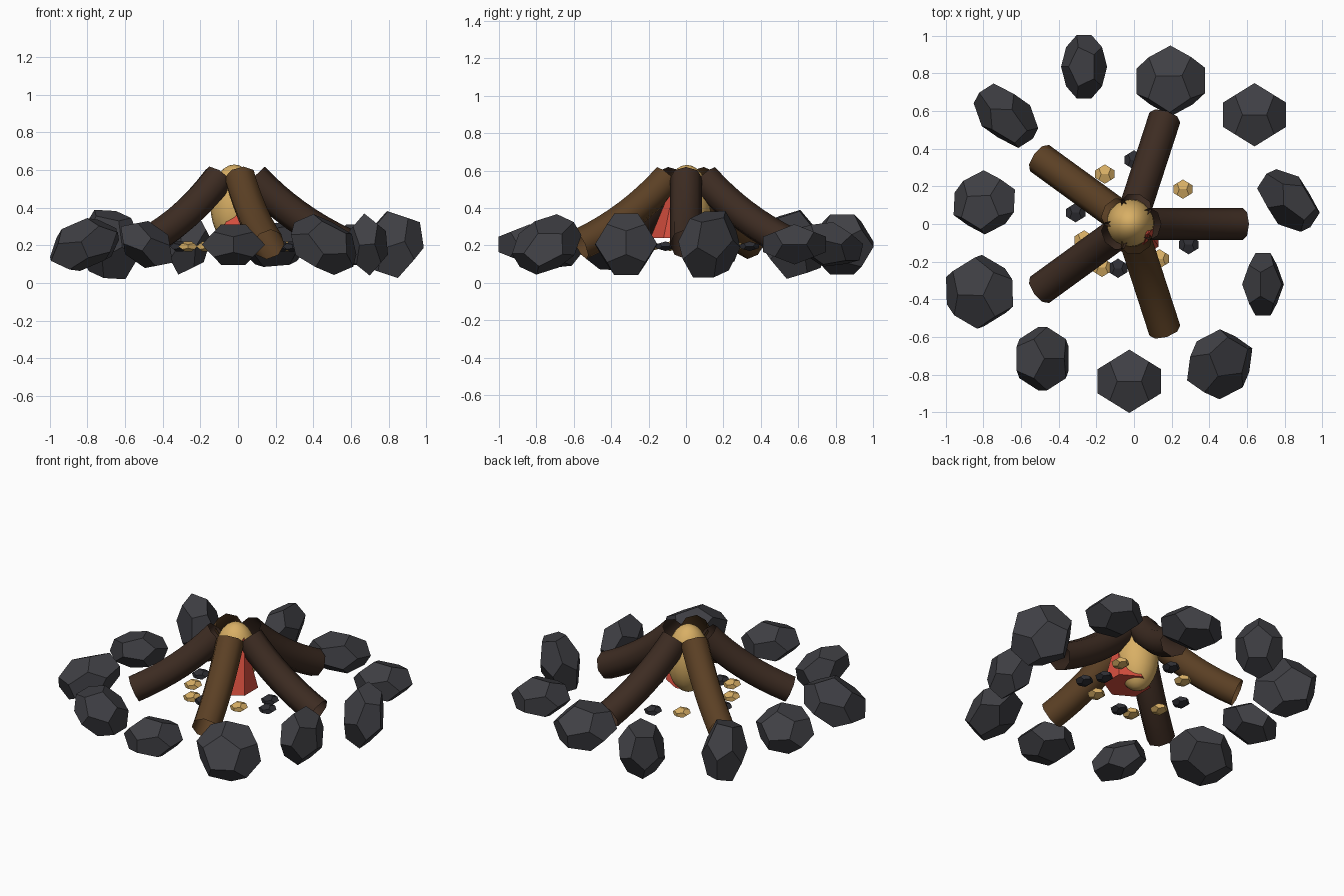
import bpy, bmesh, math
from itertools import product
from mathutils import Vector, Matrix

if "Cube" in bpy.data.objects:
    bpy.data.objects.remove(bpy.data.objects["Cube"], do_unlink=True)


def material(name, *rgb):
    mat = bpy.data.materials.new(name)
    mat.use_nodes = True
    color = (*rgb, 1)
    mat.diffuse_color = color
    shader = next(n for n in mat.node_tree.nodes if n.type == 'BSDF_PRINCIPLED')
    shader.inputs["Base Color"].default_value = color
    return mat


stone_grey = material("stone grey", .05, .05, .058)
dark_wood = material("dark wood", .047, .025, .016)
warm_wood = material("warm wood", .105, .051, .018)
flame_gold = material("flame gold", .69, .43, .13)
flame_red = material("flame red", .70, .08, .05)
coal_black = material("coal black", .028, .028, .034)


def finish(name, bm, mat, smooth=False):
    bmesh.ops.recalc_face_normals(bm, faces=bm.faces)
    for face in bm.faces:
        face.smooth = smooth
    mesh = bpy.data.meshes.new(name)
    bm.to_mesh(mesh)
    bm.free()
    mesh.materials.append(mat)
    obj = bpy.data.objects.new(name, mesh)
    bpy.context.collection.objects.link(obj)


def rock(name, centre, radius, flat, tilt, azimuth, mat):
    """Flattened dodecahedron, its thin axis tilted towards an azimuth."""
    phi = (1 + math.sqrt(5)) / 2
    points = [Vector(p) for p in product((-1, 1), repeat=3)]
    for a, b in product((-phi, phi), (-1 / phi, 1 / phi)):
        points += [Vector((0, a, b)), Vector((b, 0, a)), Vector((a, b, 0))]
    az, lean = math.radians(azimuth), math.radians(tilt)
    turn = Matrix.Rotation(az, 3, 'Z') @ Matrix.Rotation(lean, 3, 'Y') @ Matrix.Rotation(-az, 3, 'Z')
    squash = Matrix.Diagonal((1, 1, flat))
    bm = bmesh.new()
    for p in points:
        bm.verts.new(Vector(centre) + turn @ squash @ p * (radius / math.sqrt(3)))
    bmesh.ops.convex_hull(bm, input=bm.verts)
    bmesh.ops.dissolve_limit(bm, angle_limit=.02, verts=bm.verts, edges=bm.edges)
    finish(name, bm, mat)


# Ring of stones: x, y, radius, tilt, azimuth of the thin axis
ground = .205
stones = [
    (.82, .125, .2, 103, 45), (.64, .58, .18, 0, 0), (.195, .76, .195, 14, 110),
    (-.265, .835, .18, 72, 180), (-.68, .575, .205, 80, 45), (-.795, .115, .178, 25, 130),
    (-.82, -.36, .205, 25, 200), (-.485, -.715, .18, 35, 0), (-.025, -.835, .18, 0, 0),
    (.455, -.745, .2, 40, 315), (.685, -.32, .177, 85, 0),
]
for i, (x, y, radius, tilt, azimuth) in enumerate(stones):
    rock(f"ring_stone_{i + 1}", (x, y, ground), radius, .64, tilt, azimuth, stone_grey)

# Embers and coals scattered on the ground
embers = [(.26, .185), (-.155, .265), (-.265, -.085), (-.17, -.23), (.135, -.185)]
coals = [(.23, 0), (0, .34), (-.31, .06), (-.085, -.235), (.29, -.11)]
for name, spots, mat in (("ember", embers, flame_gold), ("coal", coals, coal_black)):
    for i, (x, y) in enumerate(spots):
        rock(f"{name}_{i + 1}", (x, y, .195), .055, .5, 0, 0, mat)


# Leaning logs: open tubes bent along a quadratic curve
hub = Vector((-.02, 0, 0))


def log(name, angle, mat, radius=.086, sides=8, steps=8):
    top, bend, foot = Vector((.1, .56)), Vector((.31, .335)), Vector((.595, .205))
    bm = bmesh.new()
    rings = []
    for k in range(steps + 1):
        t = k / steps
        mid = top * (1 - t) ** 2 + bend * 2 * t * (1 - t) + foot * t * t
        along = ((bend - top) * (1 - t) + (foot - bend) * t).normalized()
        ring = []
        for s in range(sides):
            a = math.tau * s / sides
            up = radius * math.cos(a)
            p = Vector((mid.x - along.y * up, radius * math.sin(a), mid.y + along.x * up))
            ring.append(bm.verts.new(hub + Matrix.Rotation(angle, 3, 'Z') @ p))
        rings.append(ring)
    for r, q in zip(rings, rings[1:]):
        for s in range(sides):
            n = (s + 1) % sides
            bm.faces.new((r[s], r[n], q[n], q[s]))
    finish(name, bm, mat, smooth=True)


for i, mat in enumerate((dark_wood, dark_wood, warm_wood, dark_wood, warm_wood)):
    log(f"log_{i + 1}", math.tau * i / 5, mat)

# Golden flame core
bm = bmesh.new()
bmesh.ops.create_uvsphere(bm, u_segments=20, v_segments=14, radius=1)
bmesh.ops.scale(bm, vec=(.127, .127, .215), verts=bm.verts)
bmesh.ops.translate(bm, vec=(-.02, .005, .415), verts=bm.verts)
finish("flame_core", bm, flame_gold, smooth=True)

# Red flame tongue: a faceted cone leaning against the core
bm = bmesh.new()
bmesh.ops.create_cone(bm, cap_ends=True, segments=6, radius1=.14, radius2=0, depth=.34)
for v in bm.verts:
    lean = .07 if v.co.z > 0 else 0
    v.co += Vector((.01 + lean, -.05, .41))
finish("flame_tongue", bm, flame_red)
